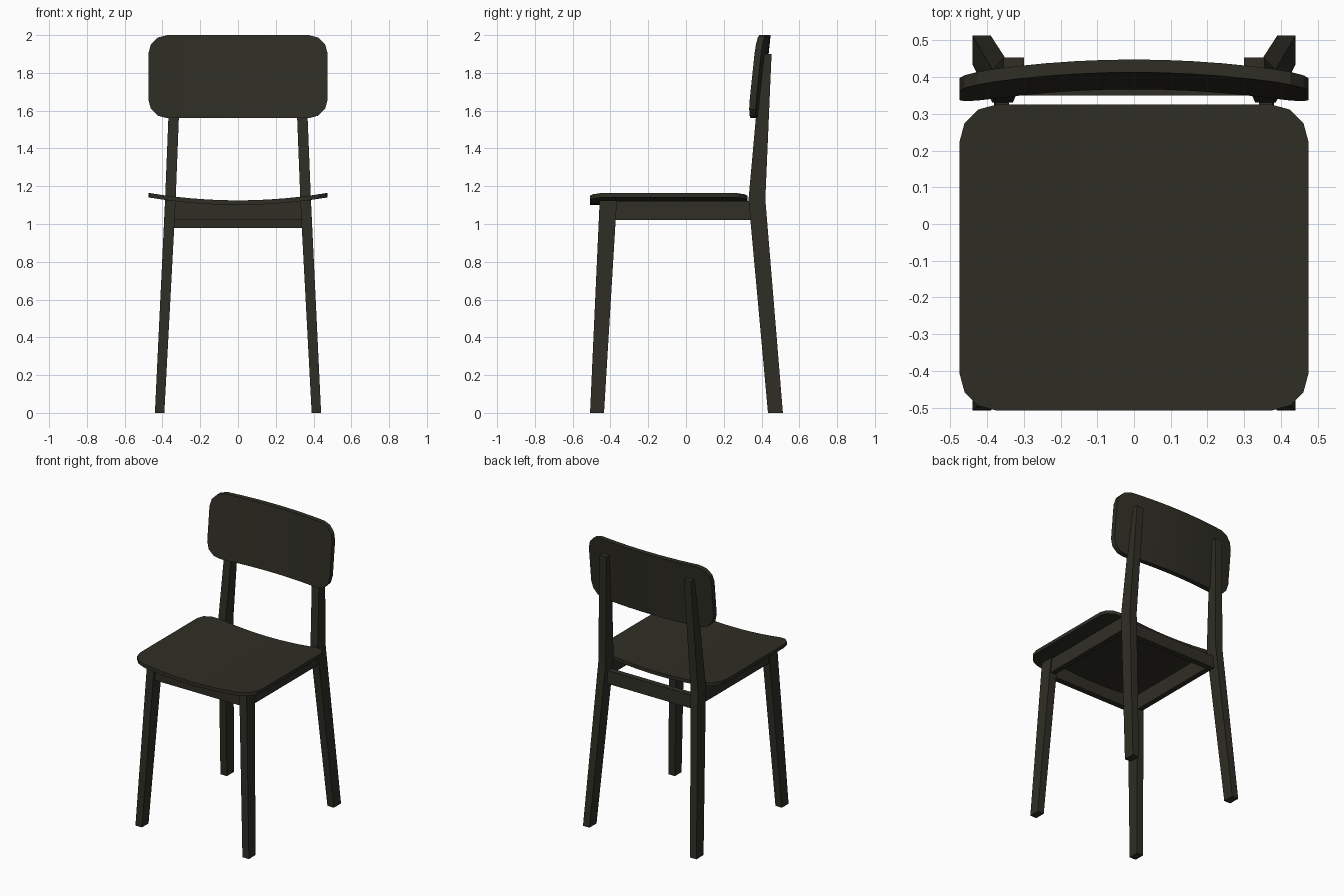
import bpy, bmesh, math

if "Cube" in bpy.data.objects:
    bpy.data.objects.remove(bpy.data.objects["Cube"])

wood = bpy.data.materials.new("dark olive wood")
wood.diffuse_color = (0.028, 0.027, 0.018, 1)
wood.use_nodes = True
wood.node_tree.nodes["Principled BSDF"].inputs["Base Color"].default_value = wood.diffuse_color


def finish(name, bm):
    bmesh.ops.recalc_face_normals(bm, faces=bm.faces[:])
    me = bpy.data.meshes.new(name)
    bm.to_mesh(me)
    bm.free()
    me.materials.append(wood)
    ob = bpy.data.objects.new(name, me)
    bpy.context.collection.objects.link(ob)
    return ob


def beam(name, rings, s=1):
    """Loft square sections (z, x0, x1, y0, y1); s=-1 mirrors in x."""
    bm = bmesh.new()
    loops = [[bm.verts.new((s * x, y, z)) for x, y in
              ((x0, y0), (x1, y0), (x1, y1), (x0, y1))]
             for z, x0, x1, y0, y1 in rings]
    bm.faces.new(loops[0])
    bm.faces.new(loops[-1])
    for a, b in zip(loops, loops[1:]):
        for i in range(4):
            j = (i + 1) % 4
            bm.faces.new((a[i], a[j], b[j], b[i]))
    return finish(name, bm)


def board(name, w, v0, v1, r, thick, place):
    """Rounded rectangle cut into strips, thickened and bent by place()."""
    bm = bmesh.new()
    pts = []
    corners = ((w - r, v1 - r), (r - w, v1 - r), (r - w, v0 + r), (w - r, v0 + r))
    for k, (cx, cy) in enumerate(corners):
        for i in range(4):
            a = math.radians(90 * k + 30 * i)
            pts.append(bm.verts.new((cx + r * math.cos(a), cy + r * math.sin(a), 0)))
    bm.faces.new(pts)
    for i in range(-5, 6):
        bmesh.ops.bisect_plane(bm, geom=bm.verts[:] + bm.edges[:] + bm.faces[:],
                               plane_co=(i * 0.08, 0, 0), plane_no=(1, 0, 0))
    ext = bmesh.ops.extrude_face_region(bm, geom=bm.faces[:])
    for g in ext["geom"]:
        if isinstance(g, bmesh.types.BMVert):
            g.co.z = thick
    for v in bm.verts:
        v.co = place(*v.co)
    ob = finish(name, bm)
    bpy.ops.object.select_all(action='DESELECT')
    ob.select_set(True)
    bpy.context.view_layer.objects.active = ob
    bpy.ops.object.shade_smooth_by_angle(angle=math.radians(25))


# Seat: thin board, dished across its width
board("seat", 0.475, -0.508, 0.325, 0.1, 0.024,
      lambda x, v, t: (x, v, 1.101 + t + 0.04 * (x / 0.475) ** 2))

# Backrest: leaning board, curved forward at the ends
board("backrest", 0.475, 1.56, 2.0, 0.1, 0.035,
      lambda x, v, t: (x, 0.367 + t + 0.046 * (v - 1.56) / 0.44
                       - 0.04 * (x / 0.475) ** 2, v))

# Legs and side rails, mirrored left and right
for side, s in (("right", 1), ("left", -1)):
    beam("front_leg_" + side, [(0, 0.39, 0.44, -0.508, -0.434),
                               (1.125, 0.33, 0.386, -0.457, -0.366)], s)
    beam("back_leg_" + side, [(0, 0.39, 0.44, 0.434, 0.513),
                              (1.13, 0.33, 0.386, 0.331, 0.42),
                              (1.9, 0.30, 0.355, 0.40, 0.453)], s)
    beam("side_rail_" + side, [(1.02, 0.345, 0.382, -0.40, 0.36),
                               (1.122, 0.34, 0.377, -0.40, 0.36)], s)

# Front and back rails
beam("front_rail", [(1.02, -0.345, 0.345, -0.44, -0.40),
                    (1.118, -0.345, 0.345, -0.44, -0.40)])
beam("back_rail", [(0.98, -0.345, 0.345, 0.355, 0.395),
                   (1.07, -0.345, 0.345, 0.35, 0.39)])
